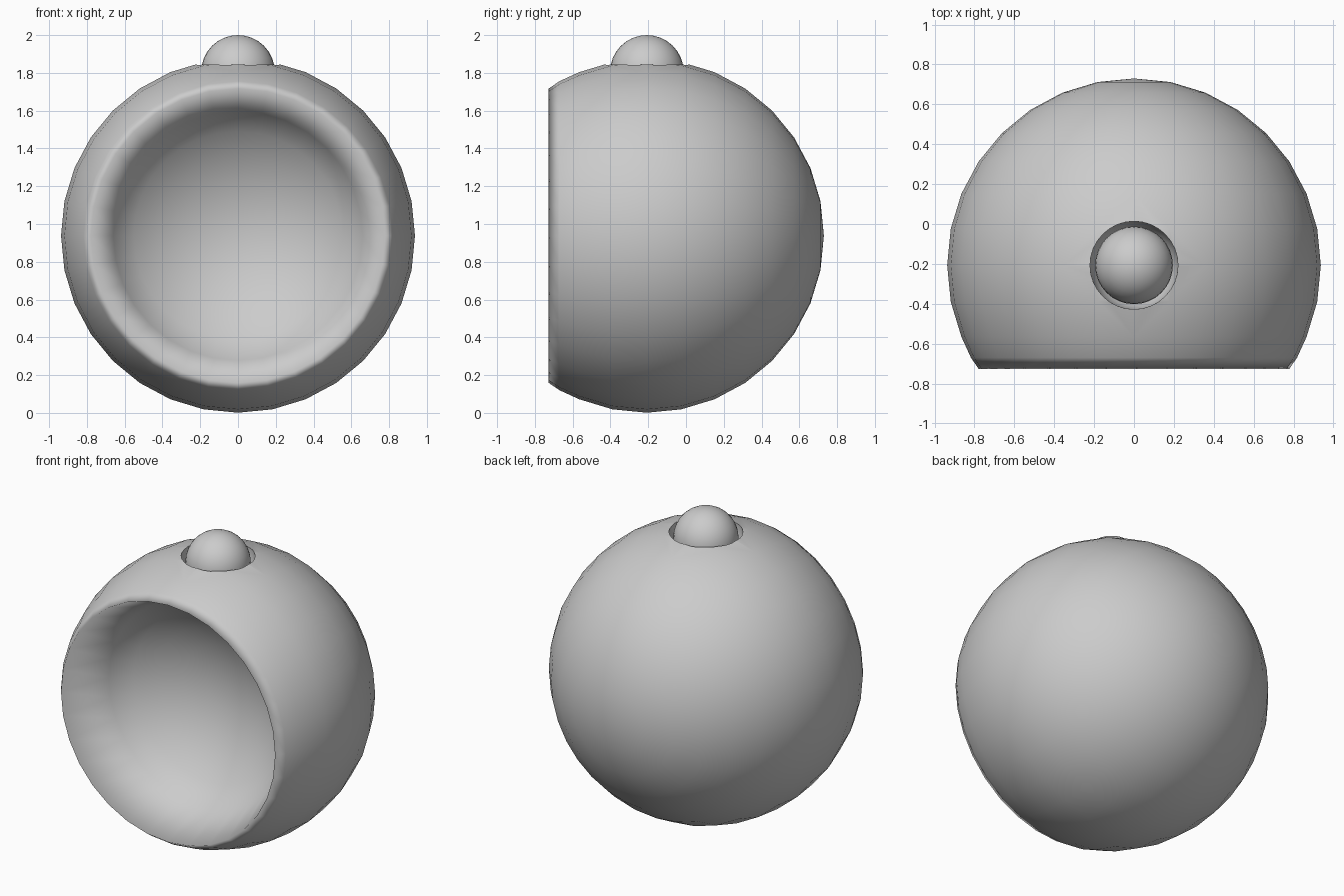
import bpy, bmesh, math

if "Cube" in bpy.data.objects:
    bpy.data.objects.remove(bpy.data.objects["Cube"])

R, CY, CZ = 0.937, -0.207, 0.938   # body radius and centre
SEGS = 32


def lathe_y(name, profile):
    """Revolve (radius, y) points around a horizontal axis at height CZ."""
    bm = bmesh.new()
    rings = []
    for r, y in profile:
        rings.append([bm.verts.new((r * math.sin(a), y, CZ - r * math.cos(a)))
                      for a in (2 * math.pi * i / SEGS for i in range(SEGS))])
    for a, b in zip(rings, rings[1:]):
        for i in range(SEGS):
            j = (i + 1) % SEGS
            bm.faces.new((a[i], a[j], b[j], b[i]))
    bmesh.ops.remove_doubles(bm, verts=bm.verts, dist=0.0005)
    bmesh.ops.recalc_face_normals(bm, faces=bm.faces)
    me = bpy.data.meshes.new(name)
    bm.to_mesh(me)
    bm.free()
    ob = bpy.data.objects.new(name, me)
    bpy.context.collection.objects.link(ob)
    return ob


def sphere(name, radius, z, segs, rings):
    bpy.ops.mesh.primitive_uv_sphere_add(segments=segs, ring_count=rings,
                                         radius=radius, location=(0, CY, z))
    ob = bpy.context.object
    ob.name = name
    bpy.ops.object.shade_smooth()
    return ob


# Body: sphere from the back pole to the front opening, then a hollow bowl
step = math.pi / 16
profile = [(R * math.sin(i * step), CY + R * math.cos(i * step)) for i in range(11)]
profile += [(0.818, -0.67), (0.779, -0.727)]
bowl_r, bowl_y, depth = 0.66, -0.40, 0.30
bowl_R = (bowl_r ** 2 + depth ** 2) / (2 * depth)
bowl_c = bowl_y + depth - bowl_R
open_angle = math.asin(bowl_r / bowl_R)
for i in range(6):
    t = open_angle * (1 - i / 5)
    profile.append((bowl_R * math.sin(t), bowl_c + bowl_R * math.cos(t)))
body = lathe_y("body", profile)

# Round socket sunk into the top of the body
cutter = sphere("socket_cutter", 0.222, 1.83, 32, 16)
cutter.hide_render = True
mod = body.modifiers.new("socket", 'BOOLEAN')
mod.operation = 'DIFFERENCE'
mod.solver = 'EXACT'
mod.object = cutter
bpy.context.view_layer.objects.active = body
bpy.ops.object.modifier_apply(modifier=mod.name)
bpy.data.objects.remove(cutter, do_unlink=True)

# Smooth shading, with only the socket edge kept sharp
bm = bmesh.new()
bm.from_mesh(body.data)
for f in bm.faces:
    f.smooth = True
for e in bm.edges:
    m = (e.verts[0].co + e.verts[1].co) / 2
    near_socket = m.z > 1.7 and math.hypot(m.x, m.y - CY) < 0.26
    if near_socket and e.calc_face_angle(0) > math.radians(35):
        e.smooth = False
bm.to_mesh(body.data)
bm.free()

# Ball resting in the socket
sphere("top_ball", 0.195, 1.805, 32, 16)
